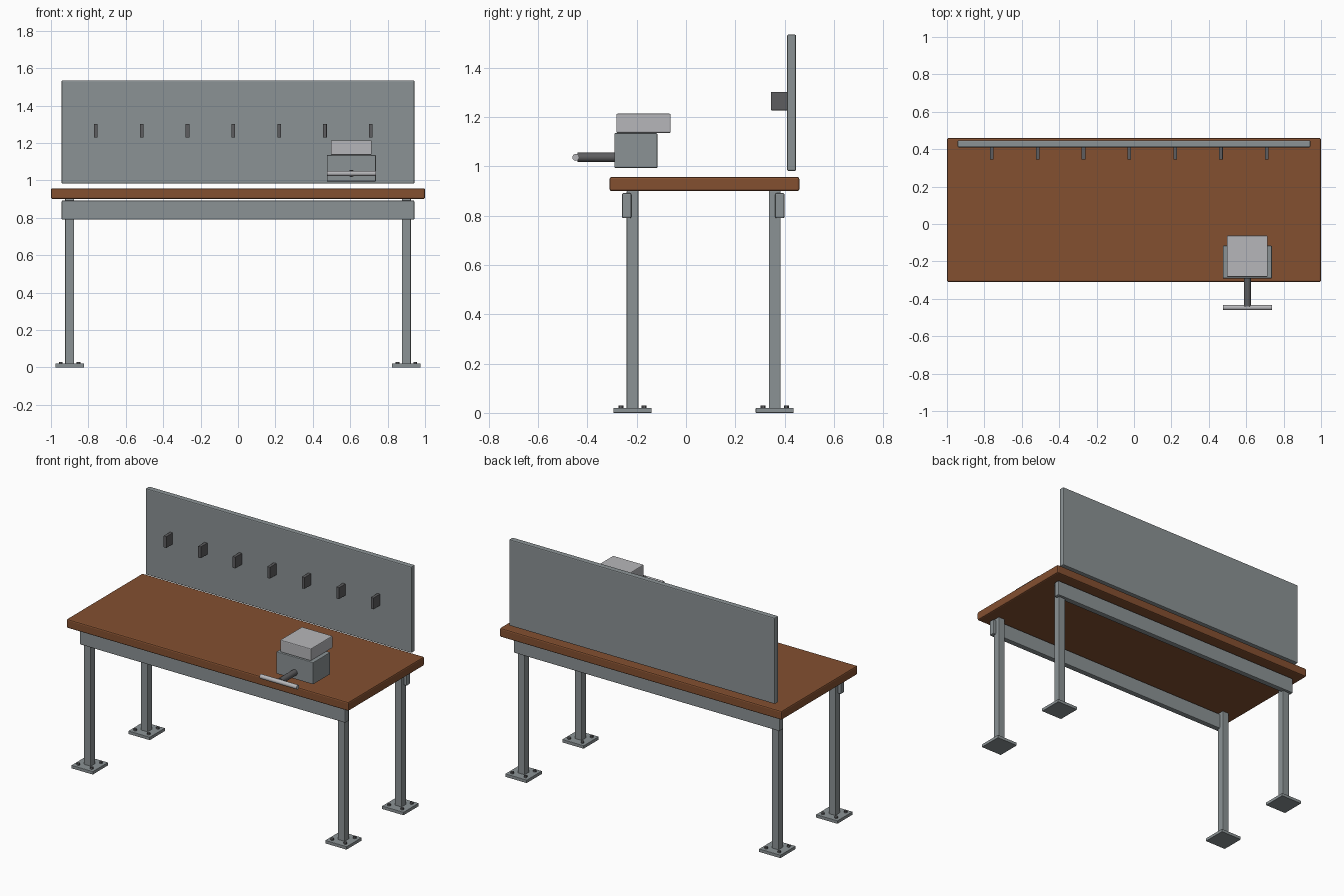
import bpy
from mathutils import Vector

cube = bpy.data.objects.get("Cube")
if cube:
    bpy.data.objects.remove(cube, do_unlink=True)


def material(name, rgb):
    m = bpy.data.materials.new(name)
    m.use_nodes = True
    m.diffuse_color = (*rgb, 1)
    m.node_tree.nodes["Principled BSDF"].inputs["Base Color"].default_value = (*rgb, 1)
    return m


STEEL = material("grey steel", (0.26, 0.29, 0.30))
WOOD = material("brown wood", (0.23, 0.08, 0.03))
LIGHT = material("light metal", (0.47, 0.47, 0.49))
DARK = material("dark metal", (0.11, 0.11, 0.115))


def finish(name, mat, bevel):
    ob = bpy.context.object
    ob.name = name
    ob.data.materials.append(mat)
    if bevel:
        mod = ob.modifiers.new("Bevel", "BEVEL")
        mod.width = bevel
        mod.segments = 2
        mod.limit_method = "ANGLE"
    return ob


def box(name, mat, x, y, z, bevel=0.004):
    """Box from (min, max) ranges on each axis."""
    lo, hi = Vector((x[0], y[0], z[0])), Vector((x[1], y[1], z[1]))
    bpy.ops.mesh.primitive_cube_add(size=1, location=(lo + hi) / 2)
    bpy.context.object.scale = hi - lo
    bpy.ops.object.transform_apply(location=False, rotation=False, scale=True)
    return finish(name, mat, bevel)


def rod(name, mat, start, end, radius, sides=24):
    """Round bar between two points."""
    a, b = Vector(start), Vector(end)
    bpy.ops.mesh.primitive_cylinder_add(
        vertices=sides, radius=radius, depth=(b - a).length, location=(a + b) / 2,
        rotation=(b - a).to_track_quat("Z", "Y").to_euler())
    bpy.ops.object.shade_smooth_by_angle()
    return finish(name, mat, 0)


def around(centre, half):
    return (centre - half, centre + half)


# Worktop and long rails
box("worktop", WOOD, (-1, 1), (-0.31, 0.46), (0.90, 0.957), 0.008)
box("front_rail", STEEL, (-0.943, 0.943), (-0.26, -0.222), (0.79, 0.892), 0.006)
box("back_rail", STEEL, (-0.943, 0.943), (0.362, 0.40), (0.79, 0.892), 0.006)

# Legs with bolted foot plates
for side, x in (("right", -0.90), ("left", 0.90)):
    for end, y in (("front", -0.217), ("back", 0.36)):
        tag = f"{end}_{side}"
        box(f"{tag}_leg", STEEL, around(x, 0.024), around(y, 0.024), (0.015, 0.902))
        box(f"{tag}_foot_plate", STEEL, around(x, 0.076), around(y, 0.077), (0, 0.02), 0.002)
        for i in (-1, 1):
            for j in (-1, 1):
                bx, by = x + i * 0.047, y + j * 0.047
                rod(f"{tag}_bolt", DARK, (bx, by, 0.015), (bx, by, 0.03), 0.01, 12)

# Tool panel with a row of hooks
box("tool_panel", STEEL, (-0.943, 0.943), (0.41, 0.447), (0.982, 1.535), 0.006)
for i in range(7):
    box("tool_hook", DARK, around(-0.76 + i * 0.245, 0.01), (0.345, 0.412), (1.228, 1.302), 0.002)

# Vise
VX = 0.606
box("vise_body", STEEL, around(VX, 0.131), (-0.291, -0.116), (0.994, 1.135), 0.004)
box("vise_jaw", LIGHT, around(VX, 0.109), (-0.283, -0.062), (1.136, 1.214), 0.005)
rod("vise_screw", DARK, (VX, -0.44, 1.037), (VX, -0.28, 1.037), 0.019)
rod("vise_handle", LIGHT, (VX - 0.131, -0.447, 1.037), (VX + 0.131, -0.447, 1.037), 0.014)
